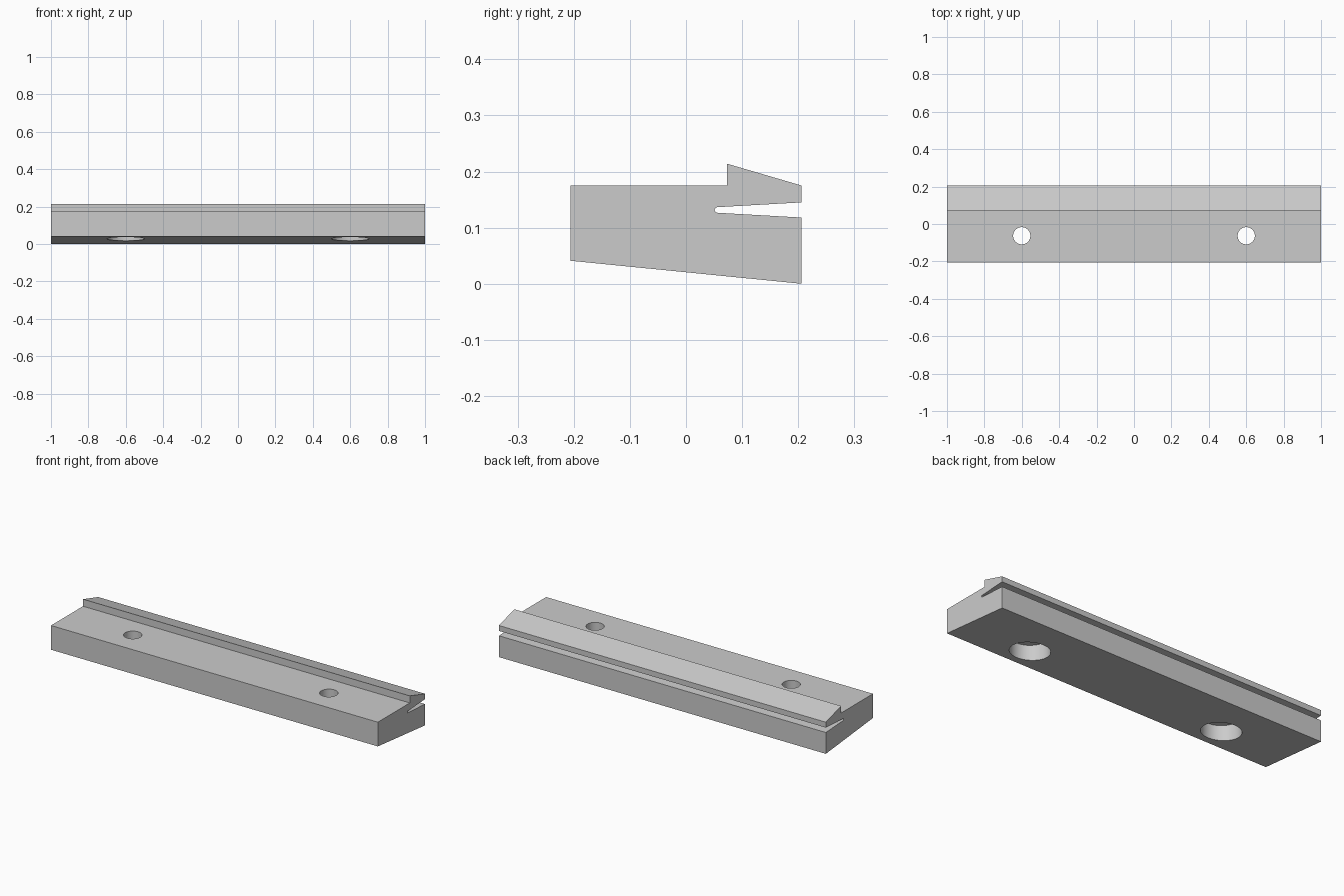
import bpy
import bmesh
import math

cube = bpy.data.objects.get("Cube")
if cube:
    bpy.data.objects.remove(cube, do_unlink=True)

HALF_LENGTH = 1.0
HOLE_X, HOLE_Y = 0.6, -0.063
BORE_R, COUNTERBORE_R, LEDGE_Z = 0.046, 0.1, 0.117

gray = bpy.data.materials.new("plain gray")
gray.use_nodes = True
color = (0.6, 0.6, 0.6, 1)
gray.diffuse_color = color
gray.node_tree.nodes["Principled BSDF"].inputs["Base Color"].default_value = color


def make_object(name, bm):
    bmesh.ops.recalc_face_normals(bm, faces=bm.faces)
    mesh = bpy.data.meshes.new(name)
    bm.to_mesh(mesh)
    bm.free()
    mesh.materials.append(gray)
    obj = bpy.data.objects.new(name, mesh)
    bpy.context.collection.objects.link(obj)
    return obj


def extruded_bar(name, profile):
    """Extrude a (y, z) outline along x."""
    bm = bmesh.new()
    face = bm.faces.new([bm.verts.new((-HALF_LENGTH, y, z)) for y, z in profile])
    ext = bmesh.ops.extrude_face_region(bm, geom=[face])
    moved = [v for v in ext["geom"] if isinstance(v, bmesh.types.BMVert)]
    bmesh.ops.translate(bm, verts=moved, vec=(2 * HALF_LENGTH, 0, 0))
    return make_object(name, bm)


def stepped_cutter(name, x, y, steps, sides=48):
    """Stacked rings of (radius, z), capped at both ends."""
    bm = bmesh.new()
    rings = []
    for r, z in steps:
        angles = [math.tau * i / sides for i in range(sides)]
        rings.append([bm.verts.new((x + r * math.cos(a), y + r * math.sin(a), z))
                      for a in angles])
    for low, high in zip(rings, rings[1:]):
        for i in range(sides):
            j = (i + 1) % sides
            bm.faces.new((low[i], low[j], high[j], high[i]))
    bm.faces.new(rings[0])
    bm.faces.new(rings[-1])
    return make_object(name, bm)


# Bar outline: sloped base, tapered slot with a rounded tip, ramped lip
slot_tip = [(0.056 + 0.005 * math.cos(a), 0.1315 + 0.005 * math.sin(a))
            for a in [math.radians(270 - 22.5 * i) for i in range(9)]]
outline = [(-0.206, 0.041), (0.206, 0.0), (0.206, 0.118), *slot_tip,
           (0.206, 0.145), (0.206, 0.175), (0.073, 0.214),
           (0.073, 0.175), (-0.206, 0.175)]
bar = extruded_bar("slotted_bar", outline)

# Counterbored screw holes, wide from below
for side in (-1, 1):
    cutter = stepped_cutter("hole_cutter", side * HOLE_X, HOLE_Y,
                            [(COUNTERBORE_R, -0.1), (COUNTERBORE_R, LEDGE_Z),
                             (BORE_R, LEDGE_Z), (BORE_R, 0.3)])
    cutter.hide_render = True
    cut = bar.modifiers.new("screw_hole", 'BOOLEAN')
    cut.operation = 'DIFFERENCE'
    cut.solver = 'EXACT'
    cut.object = cutter
    bpy.context.view_layer.objects.active = bar
    bpy.ops.object.modifier_apply(modifier=cut.name)
    bpy.data.objects.remove(cutter, do_unlink=True)

# Smooth hole walls, crisp edges elsewhere
bpy.ops.object.select_all(action='DESELECT')
bar.select_set(True)
bpy.context.view_layer.objects.active = bar
bpy.ops.object.shade_smooth_by_angle(angle=math.radians(30))
